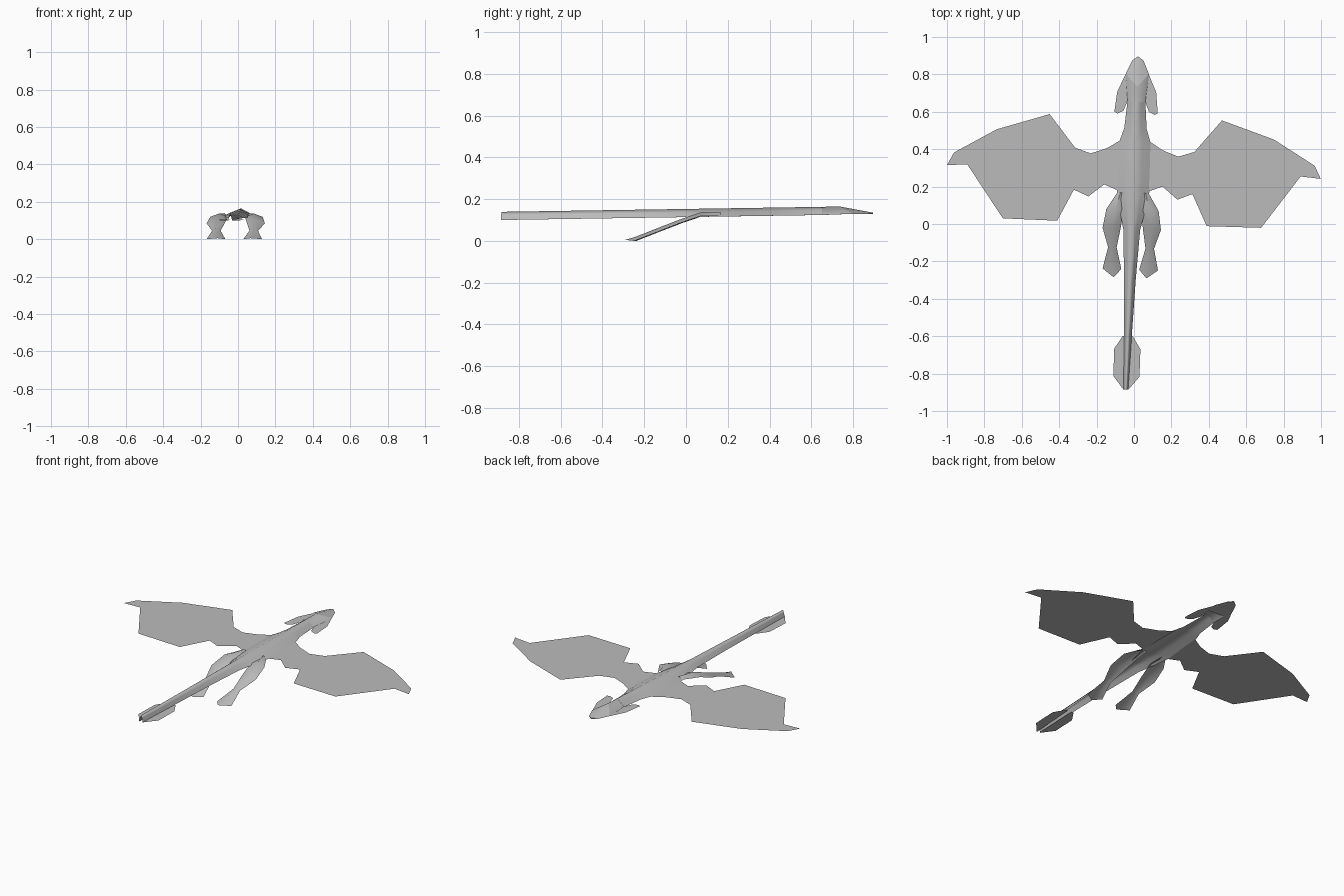
import bpy
import math

cube = bpy.data.objects.get("Cube")
if cube:
    bpy.data.objects.remove(cube, do_unlink=True)

# One plain grey skin for every part
skin = bpy.data.materials.new("grey_skin")
skin.use_nodes = True
GREY = (0.5, 0.5, 0.5, 1)
skin.diffuse_color = GREY
bsdf = skin.node_tree.nodes["Principled BSDF"]
bsdf.inputs["Base Color"].default_value = GREY
bsdf.inputs["Roughness"].default_value = 0.8


def belly(v):
    """Height of the lower edge along the body."""
    return 0.1 + 0.0156 * (v + 0.9)


def half_part(name, verts, faces, smooth_angle=None):
    """Make the +x half, mirror it, and turn it to the body's heading."""
    mesh = bpy.data.meshes.new(name)
    mesh.from_pydata(verts, [], faces)
    mesh.materials.append(skin)
    ob = bpy.data.objects.new(name, mesh)
    bpy.context.collection.objects.link(ob)
    ob.location.x = -0.011
    ob.rotation_euler.z = math.radians(-2.1)
    mirror = ob.modifiers.new("Mirror", 'MIRROR')
    mirror.merge_threshold = 0.0005
    if smooth_angle:
        bpy.ops.object.select_all(action='DESELECT')
        ob.select_set(True)
        bpy.context.view_layer.objects.active = ob
        bpy.ops.object.shade_smooth_by_angle(angle=math.radians(smooth_angle))
    return ob


def strip(rows):
    """Join equal-length rows of points into a sheet of quads."""
    n = len(rows[0])
    verts = [p for row in rows for p in row]
    faces = [(i * n + j, i * n + j + 1, (i + 1) * n + j + 1, (i + 1) * n + j)
             for i in range(len(rows) - 1) for j in range(n - 1)]
    return verts, faces


def plate(name, outline, height):
    verts = [(u, v, height(v)) for u, v in outline]
    return half_part(name, verts, [tuple(reversed(range(len(verts))))])


# Tail, torso and neck: a ridged shell given by (position, half width)
trunk = [(-0.885, 0.012), (-0.6, 0.021), (-0.3, 0.031), (-0.03, 0.045),
         (0.08, 0.07), (0.18, 0.088), (0.3, 0.085), (0.44, 0.083),
         (0.51, 0.06), (0.653, 0.048)]
rows = [[(0, v, belly(v) + 0.039),
         (w * 0.5, v, belly(v) + 0.022),
         (w, v, belly(v))] for v, w in trunk]
half_part("body", *strip(rows), smooth_angle=50)

# Head: crown behind the brow, then a sloping muzzle
crown = (0, 0.735, 0.165)
nape = (0, 0.653, belly(0.653) + 0.039)
neck_edge = (0.048, 0.653, belly(0.653))
brow = (0.062, 0.803, 0.13)
snout = (0.03, 0.875, 0.13)
nose = (0, 0.897, 0.135)
chin = (0, 0.897, 0.129)
half_part("head", [crown, nape, neck_edge, brow, snout, nose, chin],
          [(0, 1, 2), (0, 2, 3), (0, 3, 4, 5), (4, 6, 5)], smooth_angle=20)
plate("jaw", [(0, 0.735), (0.055, 0.735), (0.062, 0.803),
              (0.03, 0.875), (0, 0.897)], lambda v: 0.128)

# Cheek frills sweeping back from the brow
plate("cheek_frill", [(0.06, 0.805), (0.104, 0.707), (0.116, 0.597),
                      (0.1, 0.587), (0.068, 0.603), (0.048, 0.655)],
      lambda v: 0.127)

# Wings: flat membranes, leading edge outward then trailing edge back
wing = [(0.075, 0.447), (0.149, 0.4), (0.235, 0.369), (0.319, 0.397),
        (0.461, 0.571), (0.742, 0.479), (0.965, 0.347), (1.0, 0.278),
        (0.892, 0.287), (0.691, 0.005), (0.4, 0.003), (0.317, 0.172),
        (0.238, 0.139), (0.156, 0.206), (0.085, 0.178)]
plate("wing", wing, lambda v: 0.119)

# Tail fin
plate("tail_fin", [(0.012, -0.6), (0.027, -0.6), (0.07, -0.668),
                   (0.07, -0.815), (0.014, -0.885), (0.008, -0.885)], belly)

# Hind legs: ridged shells trailing down to the ground
leg = [(0.167, 0.05, 0.083), (0.075, 0.045, 0.14), (-0.026, 0.06, 0.156),
       (-0.128, 0.077, 0.123), (-0.243, 0.048, 0.148)]
rows = []
for v, inner, outer in leg:
    low = max(0, min(0.39 * (v + 0.243), belly(v) + 0.004))
    top = min(0.007 + 0.37 * (v + 0.285), low + 0.018)
    rows.append([(inner, v, low), ((inner + outer) / 2, v, top), (outer, v, low)])
verts, faces = strip(rows)
tip = len(verts)
verts.append((0.088, -0.288, 0.005))
faces += [(tip - 3, tip - 2, tip), (tip - 2, tip - 1, tip)]
half_part("hind_leg", verts, faces, smooth_angle=50)
